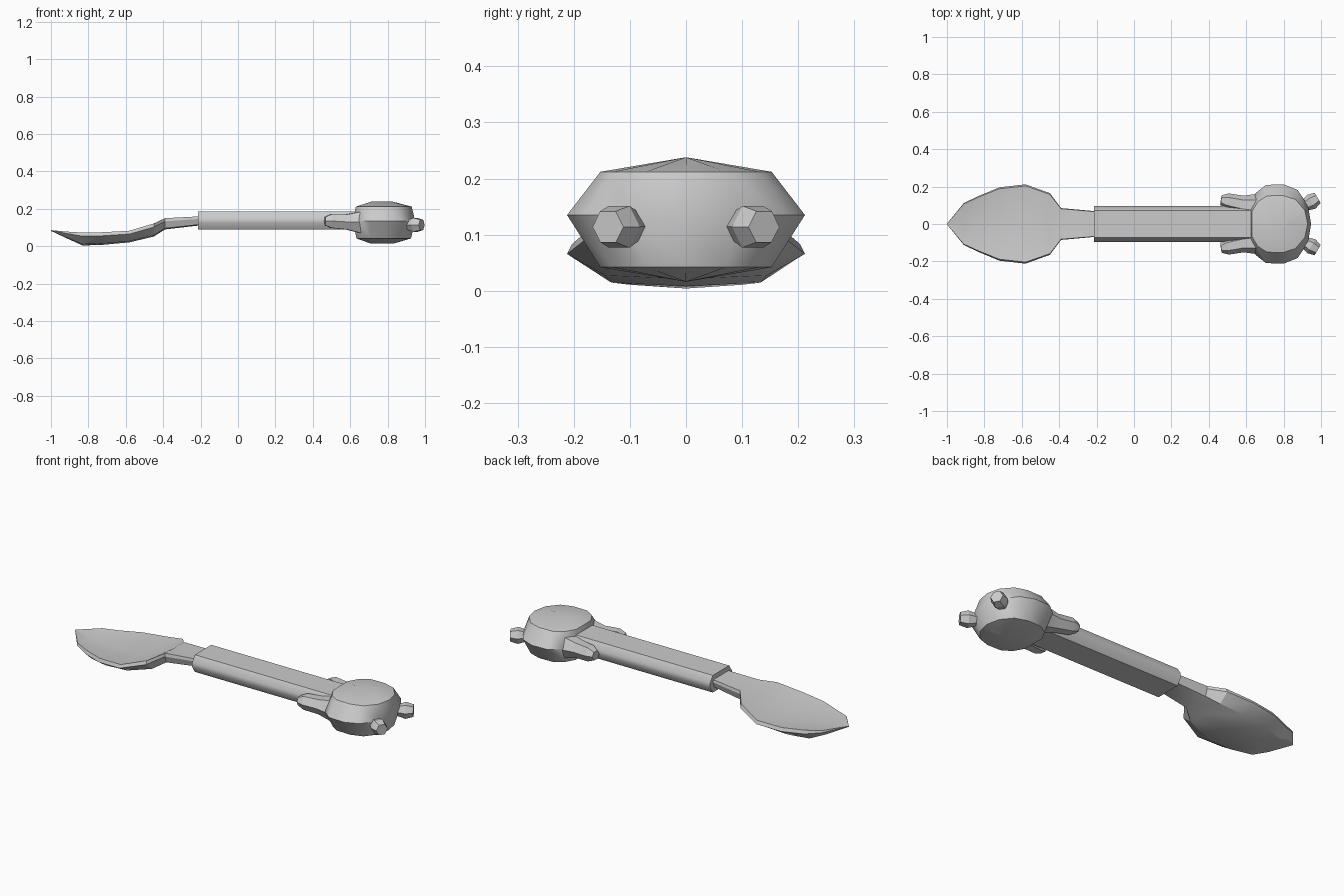
import bpy, bmesh
from math import cos, sin, pi, radians
from mathutils import Vector

if "Cube" in bpy.data.objects:
    bpy.data.objects.remove(bpy.data.objects["Cube"])


def loft(name, rings, angle=30):
    """Skin equal-length closed rings, cap both ends and shade."""
    bm = bmesh.new()
    vr = [[bm.verts.new(p) for p in r] for r in rings]
    n = len(rings[0])
    for a, b in zip(vr, vr[1:]):
        for i in range(n):
            j = (i + 1) % n
            bm.faces.new((a[i], a[j], b[j], b[i]))
    bm.faces.new(vr[0][::-1])
    bm.faces.new(vr[-1])
    bmesh.ops.remove_doubles(bm, verts=bm.verts, dist=0.0005)
    bmesh.ops.recalc_face_normals(bm, faces=bm.faces)
    me = bpy.data.meshes.new(name)
    bm.to_mesh(me)
    bm.free()
    ob = bpy.data.objects.new(name, me)
    bpy.context.collection.objects.link(ob)
    bpy.ops.object.select_all(action='DESELECT')
    ob.select_set(True)
    bpy.context.view_layer.objects.active = ob
    bpy.ops.object.shade_smooth_by_angle(angle=radians(angle))
    return ob


def stub(name, pts, radii, sides=6):
    """Faceted tapered peg along a path lying in the xy plane."""
    pts = [Vector(p) for p in pts]
    d = (pts[-1] - pts[0]).normalized()
    up = Vector((0, 0, 1))
    u = d.cross(up).normalized()
    w = u.cross(d)
    rings = [[p + r * (cos(2 * pi * i / sides) * u + sin(2 * pi * i / sides) * w)
              for i in range(sides)] for p, r in zip(pts, radii)]
    return loft(name, rings, 20)


# Spoon bowl and neck: x, half width, rim z, inner z, bottom z
stations = [
    (-1.00, 0.002, 0.086, 0.085, 0.082),
    (-0.91, 0.112, 0.078, 0.064, 0.040),
    (-0.83, 0.150, 0.073, 0.054, 0.004),
    (-0.72, 0.196, 0.075, 0.052, 0.008),
    (-0.58, 0.212, 0.083, 0.065, 0.021),
    (-0.45, 0.165, 0.122, 0.112, 0.052),
    (-0.39, 0.085, 0.150, 0.148, 0.090),
    (-0.20, 0.068, 0.160, 0.160, 0.112)]
rings = []
for x, w, rim, inner, low in stations:
    mid = rim - 0.28 * (rim - low)
    k = 0.68 if x < -0.42 else 0.85
    half = [(w * 0.96, rim), (w, mid), (w * k, low + 0.1 * (rim - low))]
    rings.append([(x, 0, inner)] + [(x, y, z) for y, z in half] + [(x, 0, low)]
                 + [(x, -y, z) for y, z in reversed(half)])
loft("spoon", rings)

# Handle sleeve with bevelled sides
section = [(-.072, .185), (.072, .185), (.095, .15), (.095, .125),
           (.072, .09), (-.072, .09), (-.095, .125), (-.095, .15)]
loft("handle", [[(x, y, z) for y, z in section] for x in (-0.215, 0.63)], 50)

# Rounded head: plan outline repeated at several heights
half = [(.615, .09), (.65, .165), (.705, .209), (.80, .212), (.875, .182), (.93, .10)]
plan = half + [(.947, 0)] + [(x, -y) for x, y in reversed(half)]
levels = [(.016, .40, .0), (.042, .88, .72), (.135, 1, 1), (.212, .90, .72), (.238, .35, .0)]
rings = [[(.765 + (x - .765) * sx, y * sy, z) for x, y in plan] for z, sx, sy in levels]
loft("head", rings, 40)

# Paired pegs on both sides
for s, side in ((1, "left"), (-1, "right")):
    stub("horn_" + side, [(.89, s * .085, .115), (.948, s * .119, .114), (.982, s * .139, .114)],
         [.022, .043, .032])
    stub("ear_" + side, [(.67, s * .095, .128), (.58, s * .105, .13), (.50, s * .121, .135),
                         (.465, s * .128, .135)], [.07, .047, .043, .026])
